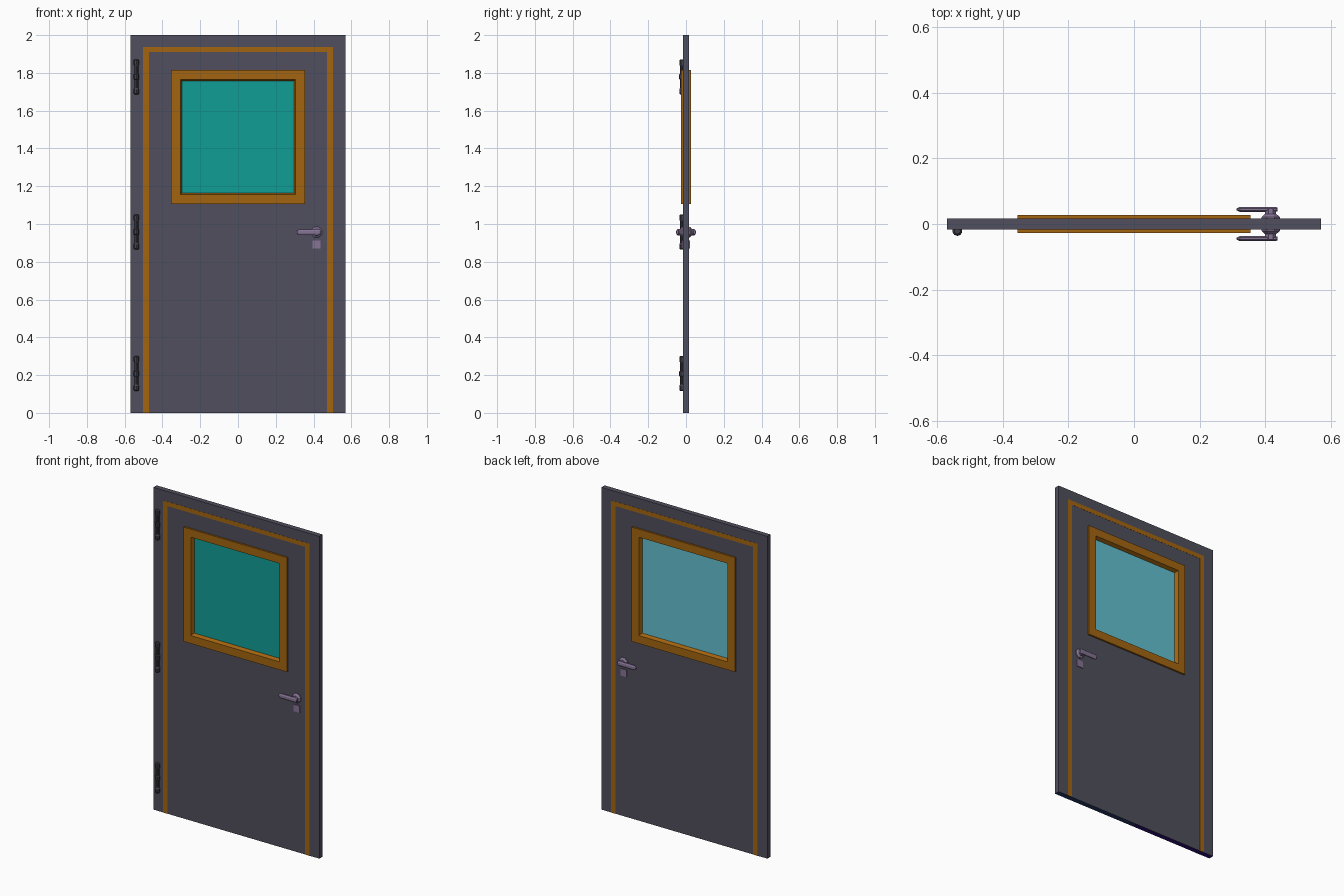
import bpy, bmesh, math
from mathutils import Vector

if "Cube" in bpy.data.objects:
    bpy.data.objects.remove(bpy.data.objects["Cube"])


def mat(name, r, g, b):
    lin = lambda c: ((c / 255 + 0.055) / 1.055) ** 2.4 if c > 10 else c / 255 / 12.92
    m = bpy.data.materials.new(name)
    m.diffuse_color = (lin(r), lin(g), lin(b), 1)
    m.use_nodes = True
    m.node_tree.nodes["Principled BSDF"].inputs["Base Color"].default_value = m.diffuse_color
    return m


GREY = mat("door grey", 80, 79, 93)
ORANGE = mat("orange trim", 164, 101, 16)
TEAL = mat("teal glass", 17, 157, 150)
BLUE = mat("pale blue glass", 99, 192, 209)
METAL = mat("purple metal", 134, 116, 150)
DARK = mat("hinge dark grey", 66, 66, 75)
NAVY = mat("bottom blue", 36, 56, 104)
PURPLE = mat("bottom purple", 46, 16, 120)


def finish(bm, name, *mats):
    bmesh.ops.recalc_face_normals(bm, faces=bm.faces)
    me = bpy.data.meshes.new(name)
    bm.to_mesh(me)
    bm.free()
    for m in mats:
        me.materials.append(m)
    ob = bpy.data.objects.new(name, me)
    bpy.context.collection.objects.link(ob)
    return ob


def box(name, lo, hi, m):
    bm = bmesh.new()
    bmesh.ops.create_cube(bm, size=1)
    for v in bm.verts:
        v.co = [(lo[i] + hi[i]) / 2 + v.co[i] * (hi[i] - lo[i]) for i in range(3)]
    return finish(bm, name, m)


def lathe(name, profile, axis, center, m, segs=8, squash=(1, 1)):
    """Rings of (radius, offset) around an axis, capped at both ends."""
    bm = bmesh.new()
    rings = []
    u, w = [i for i in range(3) if i != axis]
    for r, t in profile:
        ring = []
        for k in range(segs):
            a = 2 * math.pi * (k + 0.5) / segs
            rr = r / math.cos(math.pi / segs)
            p = Vector(center)
            p[axis] += t
            p[u] += rr * math.cos(a) * squash[0]
            p[w] += rr * math.sin(a) * squash[1]
            ring.append(bm.verts.new(p))
        rings.append(ring)
    for a, b in zip(rings, rings[1:]):
        for k in range(segs):
            j = (k + 1) % segs
            bm.faces.new((a[k], a[j], b[j], b[k]))
    bm.faces.new(rings[0])
    bm.faces.new(rings[-1])
    return finish(bm, name, m)


T = 0.016    # half thickness of the door
WZ = 1.46    # window centre height

# door leaf with window opening; the underside is two-coloured
bm = bmesh.new()
xs, zs = (-0.57, -0.33, 0, 0.33, 0.57), (0, WZ - 0.33, WZ + 0.33, 2)
grid = [[bm.verts.new((x, -T, z)) for z in zs] for x in xs]
for i in range(4):
    for j in range(3):
        if not (i in (1, 2) and j == 1):
            bm.faces.new((grid[i][j], grid[i + 1][j], grid[i + 1][j + 1], grid[i][j + 1]))
ext = bmesh.ops.extrude_face_region(bm, geom=bm.faces[:], use_keep_orig=True)
for g in ext["geom"]:
    if isinstance(g, bmesh.types.BMVert):
        g.co.y = T
for f in bm.faces:
    if all(v.co.z < 0.001 for v in f.verts):
        f.material_index = 1 if f.calc_center_median().x > 0 else 2
finish(bm, "door_leaf", GREY, NAVY, PURPLE)

# window frame: mitred ring with splayed inner edges
prof = [(0.355, -0.027), (0.305, -0.027), (0.296, -0.006), (0.296, 0.006), (0.305, 0.027), (0.355, 0.027)]
bm = bmesh.new()
loops = [[bm.verts.new((sx * h, y, WZ + sz * h)) for h, y in prof]
         for sx, sz in ((-1, -1), (1, -1), (1, 1), (-1, 1))]
n = len(prof)
for c in range(4):
    a, b = loops[c], loops[(c + 1) % 4]
    for k in range(n):
        bm.faces.new((a[k], a[(k + 1) % n], b[(k + 1) % n], b[k]))
finish(bm, "window_frame", ORANGE)

# glass panes
box("front_glass", (-0.3, -0.005, WZ - 0.3), (0.3, 0, WZ + 0.3), TEAL)
box("back_glass", (-0.3, 0, WZ - 0.3), (0.3, 0.005, WZ + 0.3), BLUE)

for side, s in (("front", -1), ("back", 1)):
    # orange border lines
    y0, y1 = sorted((s * (T - 0.001), s * (T + 0.001)))
    box(side + "_stripe_left", (-0.502, y0, 0), (-0.472, y1, 1.91), ORANGE)
    box(side + "_stripe_right", (0.472, y0, 0), (0.502, y1, 1.91), ORANGE)
    box(side + "_stripe_top", (-0.502, y0, 1.91), (0.502, y1, 1.937), ORANGE)

    # handle: rose and neck, lever, keyhole plate
    lathe(side + "_handle_neck",
          [(0.028, s * 0.015), (0.028, s * 0.021), (0.017, s * 0.031), (0.017, s * 0.045)],
          1, (0.416, 0, 0.957), METAL)
    lathe(side + "_handle_lever",
          [(0.006, 0.312), (0.015, 0.322), (0.015, 0.430), (0.011, 0.437)],
          0, (0, s * 0.0445, 0.957), METAL, squash=(0.5, 1))
    y0, y1 = sorted((s * (T - 0.002), s * (T + 0.004)))
    box(side + "_key_plate", (0.394, y0, 0.87), (0.437, y1, 0.913), METAL)

# hinges: turned pins with end caps and a middle collar
half = [(0.009, 0.093), (0.014, 0.088), (0.014, 0.066), (0.010, 0.058), (0.010, 0.016), (0.0145, 0.012)]
hinge = [(r, -t) for r, t in half] + half[::-1]
for name, z in (("bottom", 0.208), ("middle", 0.958), ("top", 1.779)):
    lathe(name + "_hinge", hinge, 2, (-0.538, -0.021, z), DARK, segs=10)
